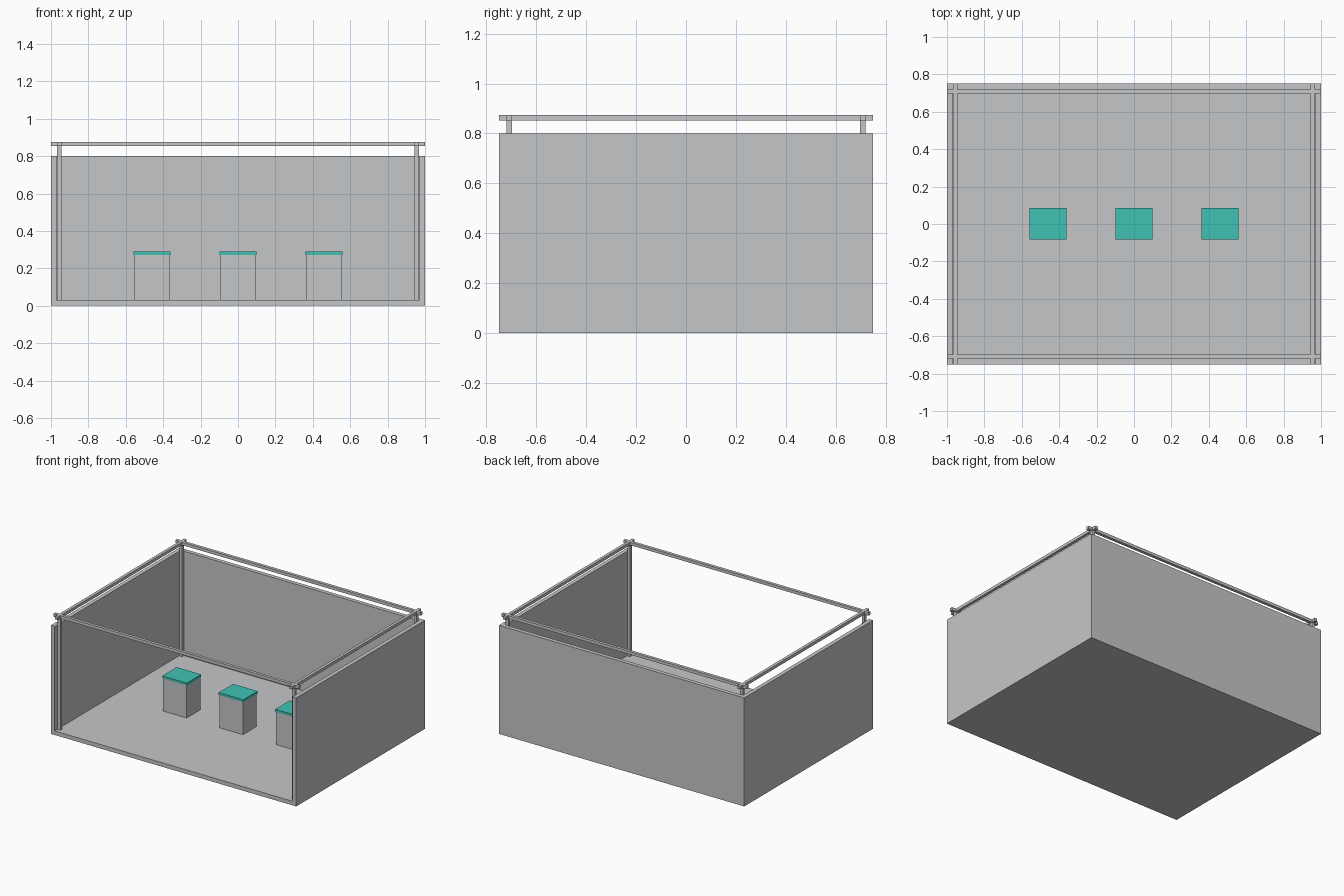
import bpy

if "Cube" in bpy.data.objects:
    bpy.data.objects.remove(bpy.data.objects["Cube"])


def material(name, rgb):
    m = bpy.data.materials.new(name)
    m.diffuse_color = (*rgb, 1)
    m.use_nodes = True
    m.node_tree.nodes["Principled BSDF"].inputs["Base Color"].default_value = m.diffuse_color
    return m


GREY = material("light_grey", (0.55, 0.565, 0.58))
TEAL = material("teal", (0.052, 0.54, 0.456))


def box(name, x, y, z, mat=GREY):
    """Box from (min, max) ranges on each axis."""
    bpy.ops.mesh.primitive_cube_add(
        size=1, location=[(a + b) / 2 for a, b in (x, y, z)])
    o = bpy.context.object
    o.name = name
    o.scale = [b - a for a, b in (x, y, z)]
    bpy.ops.object.transform_apply(location=False, rotation=False, scale=True)
    o.data.materials.append(mat)
    return o


W, D, H, T = 1.0, 0.75, 0.8, 0.03    # half width, half depth, wall height, thickness
PX, PY, R = 0.956, 0.709, 0.011      # post centres and half thickness
RAIL_Z = (0.853, 0.875)

# Floor and three walls, front left open
box("floor", (-W, W), (-D, D), (0, T))
box("back_wall", (-W + T, W - T), (D - T, D), (T, H))
for side, s in (("left", -1), ("right", 1)):
    xs = sorted((s * W, s * (W - T)))
    box(side + "_wall", xs, (-D, D), (T, H))

    # Posts in the corners and side rail above them
    px = (s * PX - R, s * PX + R)
    for end, e in (("front", -1), ("back", 1)):
        box(f"{end}_{side}_post", px, (e * PY - R, e * PY + R), (T, RAIL_Z[0]))
    box(side + "_rail", px, (-D, D), RAIL_Z)

# Front and back rails crossing the side rails
for end, e in (("front", -1), ("back", 1)):
    box(end + "_rail", (-W, W), (e * PY - R, e * PY + R), RAIL_Z)

# Three display pedestals with teal tops
for i, cx in enumerate((-0.46, 0, 0.46), 1):
    box(f"pedestal_{i}", (cx - 0.095, cx + 0.095), (-0.078, 0.082), (T, 0.272))
    box(f"pedestal_top_{i}", (cx - 0.1, cx + 0.1), (-0.082, 0.086), (0.272, 0.29), TEAL)
